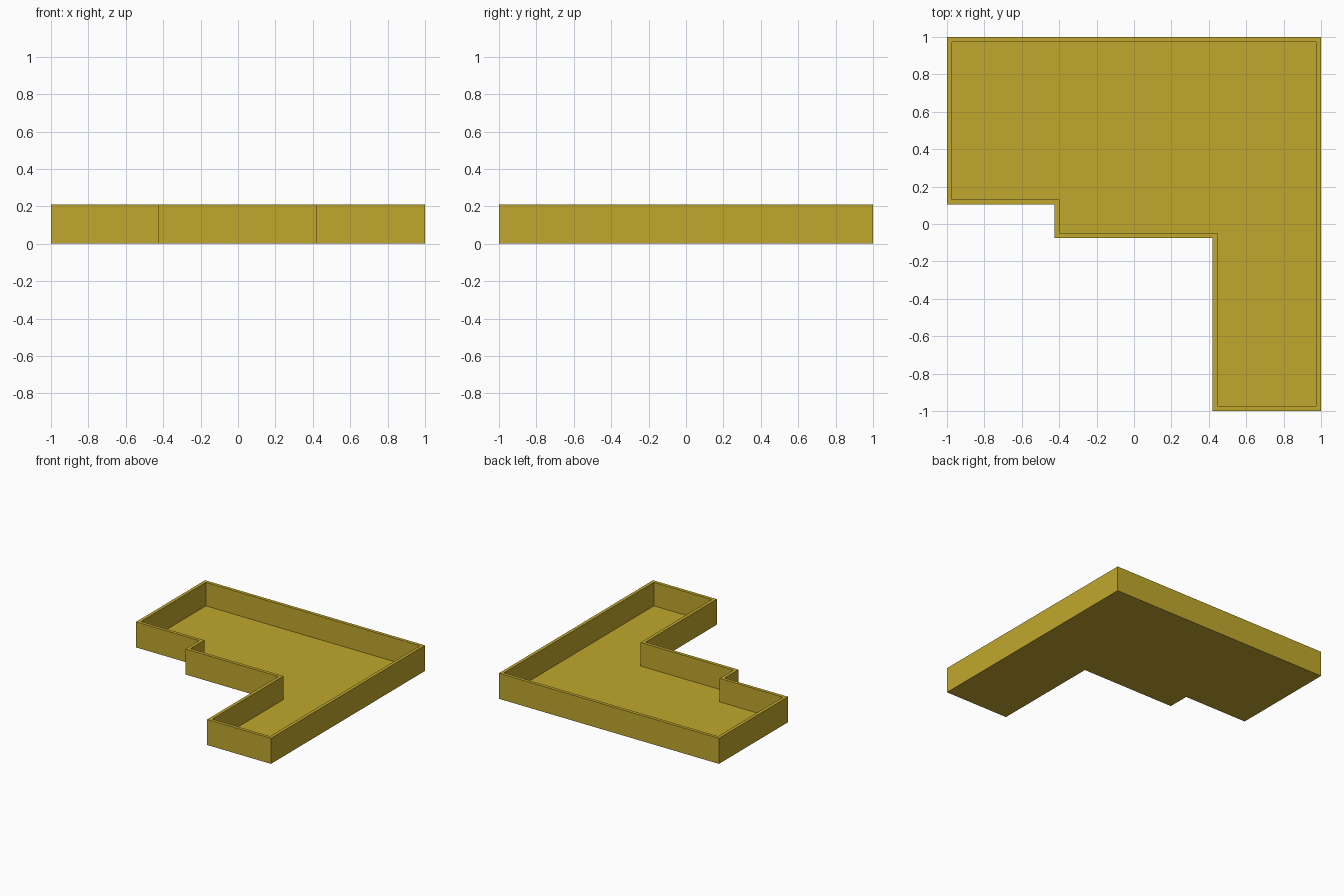
import bpy, bmesh

if "Cube" in bpy.data.objects:
    bpy.data.objects.remove(bpy.data.objects["Cube"])

HEIGHT, WALL, FLOOR = 0.21, 0.027, 0.017

# Stepped outline of the tray, counter-clockwise from the front right leg
OUTLINE = [(0.42, -1), (1, -1), (1, 1), (-1, 1),
           (-1, 0.105), (-0.425, 0.105), (-0.425, -0.075), (0.42, -0.075)]

mustard = bpy.data.materials.new("mustard yellow")
mustard.diffuse_color = (0.527, 0.386, 0.026, 1)
mustard.use_nodes = True
mustard.node_tree.nodes["Principled BSDF"].inputs["Base Color"].default_value = mustard.diffuse_color

bm = bmesh.new()
base = bm.faces.new([bm.verts.new((x, y, 0)) for x, y in OUTLINE])

# Raise the outline into a solid block
block = bmesh.ops.extrude_face_region(bm, geom=[base], use_keep_orig=True)["geom"]
bmesh.ops.translate(bm, vec=(0, 0, HEIGHT),
                    verts=[v for v in block if isinstance(v, bmesh.types.BMVert)])
top = next(f for f in block if isinstance(f, bmesh.types.BMFace))
bmesh.ops.recalc_face_normals(bm, faces=bm.faces)

# Inset the top to leave the rim, then sink it down to the floor
bmesh.ops.inset_region(bm, faces=[top], thickness=WALL, use_even_offset=True)
sunk = bmesh.ops.extrude_discrete_faces(bm, faces=[top])["faces"][0]
bmesh.ops.translate(bm, vec=(0, 0, FLOOR - HEIGHT), verts=sunk.verts)
bmesh.ops.recalc_face_normals(bm, faces=bm.faces)

mesh = bpy.data.meshes.new("stepped_tray")
bm.to_mesh(mesh)
bm.free()
mesh.materials.append(mustard)
tray = bpy.data.objects.new("stepped_tray", mesh)
bpy.context.collection.objects.link(tray)
